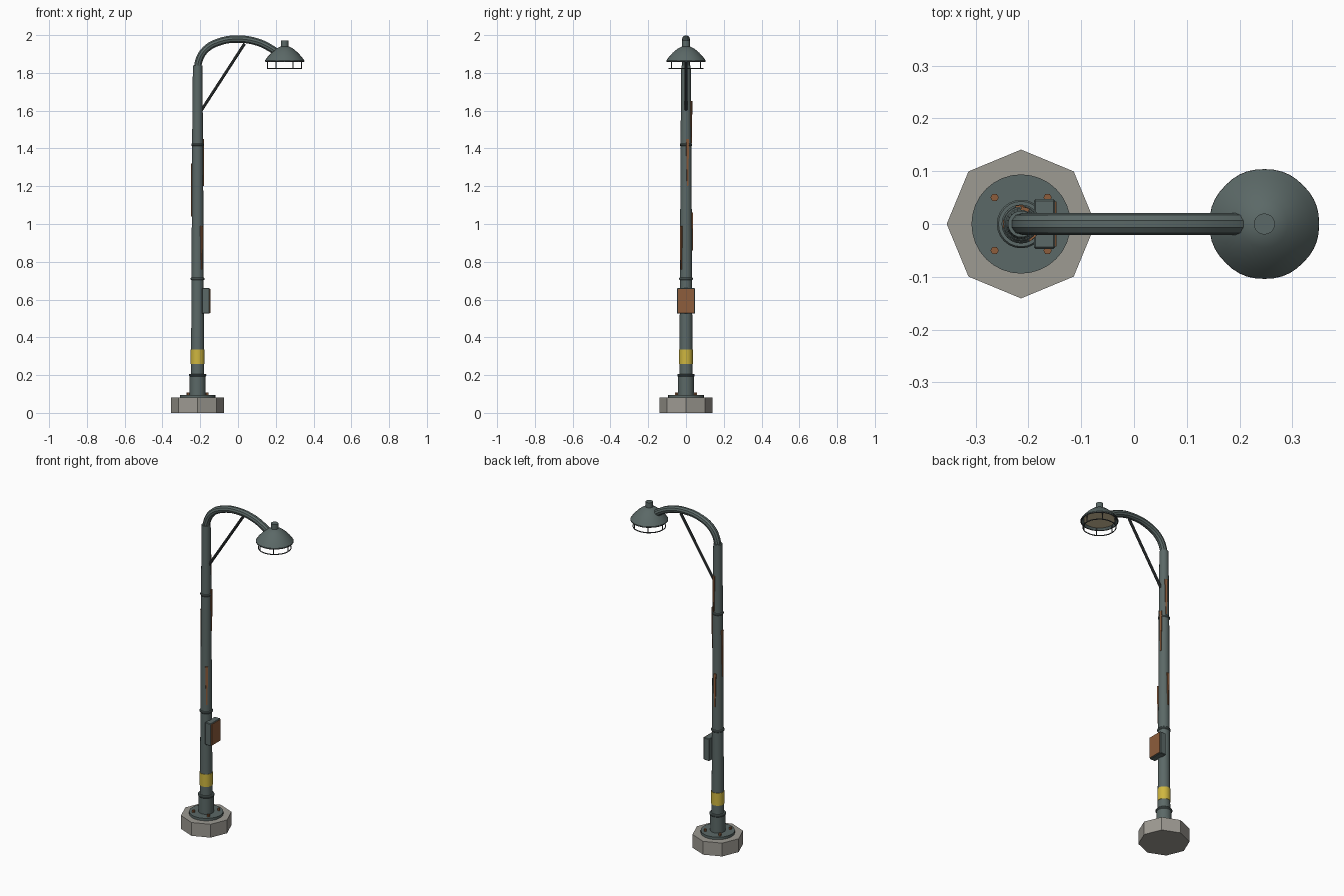
import bpy, bmesh, math
from mathutils import Vector

cube = bpy.data.objects.get("Cube")
if cube:
    bpy.data.objects.remove(cube, do_unlink=True)

POLE = Vector((-0.214, 0, 0))
LAMP = Vector((0.247, 0, 0))


def material(name, rgb):
    m = bpy.data.materials.new(name)
    m.use_nodes = True
    color = (*rgb, 1)
    m.diffuse_color = color
    m.node_tree.nodes["Principled BSDF"].inputs["Base Color"].default_value = color
    return m


paint = material("grey green paint", (0.105, 0.14, 0.135))
concrete = material("concrete", (0.34, 0.325, 0.29))
yellow = material("yellow paint", (0.62, 0.47, 0.05))
rust = material("rust", (0.27, 0.11, 0.045))
dark_metal = material("dark metal", (0.05, 0.058, 0.06))
glass = material("warm glass", (0.68, 0.56, 0.35))


def finish(bm, name, mat, smooth=True):
    bmesh.ops.recalc_face_normals(bm, faces=bm.faces[:])
    mesh = bpy.data.meshes.new(name)
    bm.to_mesh(mesh)
    bm.free()
    obj = bpy.data.objects.new(name, mesh)
    bpy.context.collection.objects.link(obj)
    mesh.materials.append(mat)
    if smooth:
        bpy.ops.object.select_all(action='DESELECT')
        obj.select_set(True)
        bpy.context.view_layer.objects.active = obj
        bpy.ops.object.shade_smooth_by_angle(angle=math.radians(35))
    return obj


def lathe(name, profile, center, mat, sides=24, smooth=True):
    """Spin (radius, height) points around a vertical axis; ends are capped."""
    bm = bmesh.new()
    rings = []
    for r, z in profile:
        rings.append([bm.verts.new((center.x + r * math.cos(math.tau * i / sides),
                                    center.y + r * math.sin(math.tau * i / sides), z))
                      for i in range(sides)])
    for a, b in zip(rings, rings[1:]):
        for i in range(sides):
            j = (i + 1) % sides
            bm.faces.new((a[i], a[j], b[j], b[i]))
    bm.faces.new(rings[0])
    bm.faces.new(rings[-1])
    return finish(bm, name, mat, smooth)


def disc(name, r, z0, z1, center, mat, sides=24, smooth=True):
    return lathe(name, [(r, z0), (r, z1)], center, mat, sides, smooth)


def tube(name, points, radius, mat, cyclic=False, smooth_path=True, sides=3):
    """Round tube along a path, converted to a mesh."""
    curve = bpy.data.curves.new(name, 'CURVE')
    curve.dimensions = '3D'
    curve.bevel_depth = radius
    curve.bevel_resolution = sides
    curve.use_fill_caps = True
    curve.resolution_u = 5
    spline = curve.splines.new('BEZIER')
    spline.bezier_points.add(len(points) - 1)
    for bp, p in zip(spline.bezier_points, points):
        bp.co = p
        bp.handle_left_type = bp.handle_right_type = 'AUTO' if smooth_path else 'VECTOR'
    spline.use_cyclic_u = cyclic
    helper = bpy.data.objects.new(name + "_path", curve)
    bpy.context.collection.objects.link(helper)
    mesh = bpy.data.meshes.new_from_object(helper.evaluated_get(
        bpy.context.evaluated_depsgraph_get()))
    bpy.data.objects.remove(helper, do_unlink=True)
    bm = bmesh.new()
    bm.from_mesh(mesh)
    bpy.data.meshes.remove(mesh)
    obj = finish(bm, name, mat)
    return obj


def box(name, center, size, mat, angle=0, bevel=0):
    bm = bmesh.new()
    bmesh.ops.create_cube(bm, size=1)
    bmesh.ops.scale(bm, vec=size, verts=bm.verts[:])
    if bevel:
        bmesh.ops.bevel(bm, geom=bm.edges[:], offset=bevel, segments=1, affect='EDGES')
    obj = finish(bm, name, mat, False)
    obj.location = center
    obj.rotation_euler.z = angle
    return obj


# Footing, flange and anchor bolts
disc("concrete_footing", 0.141, 0, 0.081, POLE, concrete, 8, False)
disc("base_flange", 0.094, 0.081, 0.096, POLE, paint, 32)
for i in range(4):
    a = math.radians(45 + 90 * i)
    spot = POLE + Vector((math.cos(a), math.sin(a), 0)) * 0.071
    disc(f"anchor_bolt_{i + 1}", 0.008, 0.096, 0.109, spot, rust, 6, False)

# Pole: sleeve, tapered shaft, collars and warning band
disc("base_sleeve", 0.042, 0.096, 0.2, POLE, paint)
lathe("pole_shaft", [(0.035, 0.19), (0.032, 0.71), (0.029, 1.42), (0.025, 1.84)],
      POLE, paint)
for i, (r, z) in enumerate([(0.046, 0.2), (0.037, 0.71), (0.033, 1.42)]):
    lathe(f"pole_collar_{i + 1}", [(r - 0.003, z - 0.007), (r, z - 0.003),
                                   (r, z + 0.003), (r - 0.003, z + 0.007)], POLE, paint)
disc("warning_band", 0.0365, 0.26, 0.336, POLE, yellow)

# Rust streaks on the shaft: direction, bottom, top
streaks = [(180, 1.04, 1.32), (15, 1.2, 1.45), (75, 1.43, 1.65),
           (-50, 0.76, 0.99), (95, 0.86, 1.06)]
for i, (deg, low, high) in enumerate(streaks):
    a = math.radians(deg)
    r = 0.035 - 0.0055 * (low + high) / 2
    spot = POLE + Vector((math.cos(a) * r, math.sin(a) * r, (low + high) / 2))
    streak = box(f"rust_streak_{i + 1}", spot, (0.012, 0.016, high - low), rust, a)
    for v in streak.data.vertices:
        if v.co.z < 0:
            v.co.y *= 0.4

# Control box with a rusty door
box("control_box", POLE + Vector((0.044, 0, 0.593)), (0.04, 0.094, 0.136), paint, bevel=0.003)
box("control_box_door", POLE + Vector((0.065, 0, 0.593)), (0.005, 0.086, 0.128), rust)

# Curved arm and diagonal brace
arm = [(-0.214, 1.8), (-0.207, 1.865), (-0.17, 1.925), (-0.1, 1.964),
       (0.0, 1.979), (0.1, 1.964), (0.17, 1.932), (0.225, 1.893)]
tube("curved_arm", [(x, 0, z) for x, z in arm], 0.0205, paint)
tube("arm_brace", [(-0.195, 0, 1.6), (0.035, 0, 1.955)], 0.008, dark_metal, smooth_path=False)

# Lamp: hollow dome shade, cap, glass
lathe("lamp_shade", [(0.02, 1.93), (0.055, 1.905), (0.083, 1.876), (0.098, 1.86),
                     (0.104, 1.86), (0.104, 1.866), (0.09, 1.885), (0.07, 1.907),
                     (0.045, 1.928), (0.02, 1.941)], LAMP, paint)
disc("lamp_cap", 0.02, 1.938, 1.972, LAMP, paint, 20)
disc("lamp_glass", 0.086, 1.868, 1.873, LAMP, glass)
tube("lamp_rim", [LAMP + Vector((0.1 * math.cos(k * math.pi / 4), 0.1 * math.sin(k * math.pi / 4), 1.862))
                  for k in range(8)], 0.004, dark_metal, cyclic=True, sides=1)

# Wire guard below the shade
tube("guard_ring", [LAMP + Vector((0.09 * math.cos(k * math.pi / 4), 0.09 * math.sin(k * math.pi / 4), 1.823))
                    for k in range(8)], 0.003, dark_metal, cyclic=True, sides=1)
for i in range(6):
    a = math.tau * i / 6
    spot = LAMP + Vector((math.cos(a), math.sin(a), 0)) * 0.09
    disc(f"guard_wire_{i + 1}", 0.003, 1.823, 1.87, spot, dark_metal, 6)
